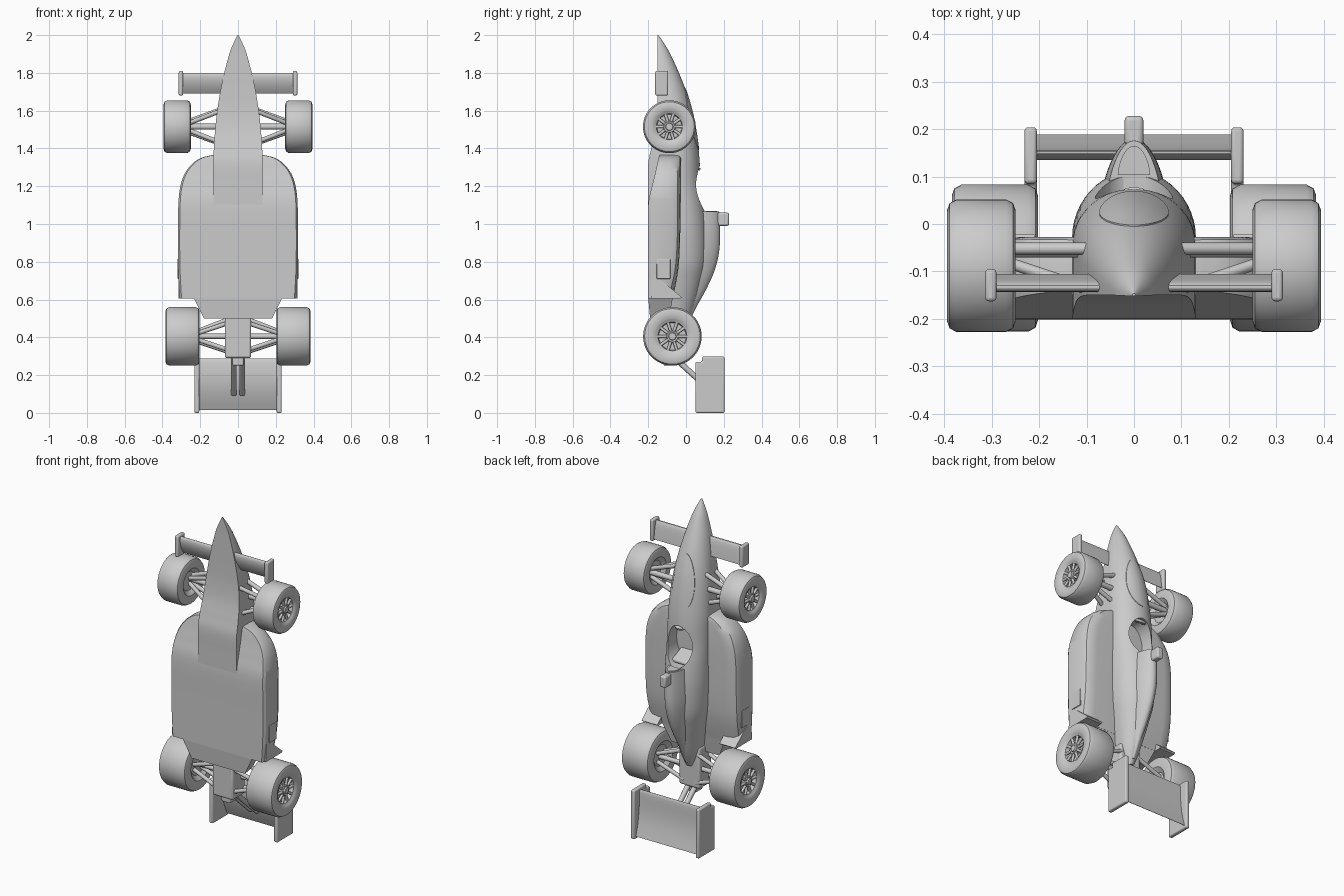
import bpy, bmesh, math
from mathutils import Vector

if "Cube" in bpy.data.objects:
    bpy.data.objects.remove(bpy.data.objects["Cube"])

grey = bpy.data.materials.new("plain_grey")
grey.use_nodes = True
COLOUR = (0.6, 0.6, 0.6, 1)
grey.diffuse_color = COLOUR
grey.node_tree.nodes["Principled BSDF"].inputs["Base Color"].default_value = COLOUR


def finish(name, bm, bevel=0.0):
    bmesh.ops.recalc_face_normals(bm, faces=bm.faces)
    mesh = bpy.data.meshes.new(name)
    bm.to_mesh(mesh)
    bm.free()
    ob = bpy.data.objects.new(name, mesh)
    bpy.context.collection.objects.link(ob)
    mesh.materials.append(grey)
    mesh.shade_smooth()
    mesh.set_sharp_from_angle(angle=math.radians(32))
    if bevel:
        mod = ob.modifiers.new("soft_edges", "BEVEL")
        mod.width, mod.segments, mod.limit_method = bevel, 3, "ANGLE"
    return ob


def loft(name, rings, bevel=0.0):
    """Skin closed rings of points and cap both ends."""
    bm = bmesh.new()
    rows = [[bm.verts.new(p) for p in ring] for ring in rings]
    n = len(rows[0])
    for a, b in zip(rows, rows[1:]):
        for i in range(n):
            j = (i + 1) % n
            bm.faces.new((a[i], a[j], b[j], b[i]))
    bm.faces.new(rows[0])
    bm.faces.new(rows[-1])
    return finish(name, bm, bevel)


def prism(name, outline, x0, x1, bevel=0.0):
    """Extrude a (y, z) outline between two x positions."""
    return loft(name, [[(x, y, z) for y, z in outline] for x in (x0, x1)], bevel)


def block(name, x0, x1, y0, y1, z0, z1, bevel=0.0):
    return prism(name, [(y0, z0), (y1, z0), (y1, z1), (y0, z1)], x0, x1, bevel)


def rod(name, a, b, r, flat=1.0):
    a, b = Vector(a), Vector(b)
    q = (b - a).to_track_quat("Z", "Y")
    circle = [Vector((r * math.cos(t * math.tau / 12), r * math.sin(t * math.tau / 12) * flat, 0))
              for t in range(12)]
    return loft(name, [[p + q @ c for c in circle] for p in (a, b)])


def lathe(name, profile, centre, side, steps=48):
    """Spin an (x, radius) profile about the axle."""
    cy, cz = centre
    return loft(name, [[(side * x, cy + r * math.cos(k * math.tau / steps),
                         cz + r * math.sin(k * math.tau / steps)) for k in range(steps)]
                       for x, r in profile])


def smooth_stations(st, sub=5):
    """Resample a station table with a Catmull-Rom spline."""
    out = []
    for i in range(len(st) - 1):
        p = [st[max(0, min(len(st) - 1, i + k))] for k in (-1, 0, 1, 2)]
        for s in range(sub):
            t = s / sub
            out.append([0.5 * (2 * b + (c - a) * t + (2 * a - 5 * b + 4 * c - d) * t * t
                               + (3 * b - a - 3 * c + d) * t ** 3) for a, b, c, d in zip(*p)])
    return out + [list(st[-1])]


def arch(z, w, yb, ys, yt, power=1.0, n=24):
    """Flat-bottomed section with upright sides and a domed top."""
    ring = [(-w, yb, z), (w, yb, z)]
    for k in range(n + 1):
        a = math.pi * k / n
        ring.append((w * math.cos(a), ys + (yt - ys) * max(0, math.sin(a)) ** power, z))
    return ring


# Nose, tub and tail: z, half width, underside, shoulder, top
TUB = smooth_stations([
    (2.0, .003, -.152, -.15, -.146), (1.95, .027, -.151, -.145, -.112), (1.9, .046, -.15, -.138, -.083),
    (1.8, .073, -.15, -.12, -.037), (1.7, .094, -.15, -.1, .002), (1.6, .11, -.152, -.08, .032),
    (1.5, .121, -.162, -.065, .052), (1.4, .128, -.184, -.055, .066), (1.32, .13, -.2, -.045, .073),
    (1.2, .13, -.2, -.04, .08), (1.08, .13, -.2, -.03, .1), (.95, .13, -.2, -.03, .112),
    (.8, .12, -.19, -.03, .108), (.7, .1, -.17, -.04, .085), (.6, .078, -.15, -.05, .055),
    (.5, .055, -.13, -.06, .02), (.42, .03, -.1, -.07, -.02)])
tub = loft("tub_and_nose", [arch(*s) for s in TUB])

# Cockpit opening cut from above
hole = []
for y in (-.12, .2):
    hole.append([(.082 * math.cos(a), y, 1.185 + .125 * math.sin(a))
                 for a in (k * math.tau / 40 for k in range(40))])
cutter = loft("cockpit_cutter", hole)
cutter.hide_render = True
cut = tub.modifiers.new("cockpit", "BOOLEAN")
cut.operation, cut.object, cut.solver = "DIFFERENCE", cutter, "EXACT"
bpy.context.view_layer.objects.active = tub
bpy.ops.object.modifier_apply(modifier="cockpit")
bpy.data.objects.remove(cutter)
tub.data.set_sharp_from_angle(angle=math.radians(32))

# Seat, cockpit rim disc and roll hoop
prism("seat", [(-.11, 1.07), (.06, 1.07), (.06, 1.09), (-.08, 1.15), (-.11, 1.2)], -.055, .055, .008)
rod("steering_disc", (0, .05, 1.292), (0, .055, 1.304), .036, .7)

# Engine cover spine with airbox mouth
SPINE = smooth_stations([
    (1.065, .056, .03, .06, .176), (.95, .068, .03, .05, .18), (.85, .07, .02, .04, .175),
    (.75, .063, 0, .02, .15), (.65, .05, -.03, 0, .105), (.56, .036, -.06, -.02, .055),
    (.45, .02, -.08, -.05, 0)])
loft("engine_cover", [arch(*s, power=1.35) for s in SPINE])
loft("airbox_mouth", [arch(z, .034, .103, .106, .165, 1.3) for z in (1.06, 1.069)])
block("roll_hoop_camera", -.02, .02, .165, .228, .99, 1.06, .01)

# Nose hatch following the tub surface
def tub_top(x, z):
    for a, b in zip(TUB, TUB[1:]):
        if b[0] <= z <= a[0]:
            t = (a[0] - z) / (a[0] - b[0])
            w, ys, yt = (a[i] + (b[i] - a[i]) * t for i in (1, 3, 4))
            return ys + (yt - ys) * math.sqrt(max(0, 1 - (x / w) ** 2))


hatch = []
for r, lift in ((1, -.004), (1, .003), (.8, .003), (.6, .003), (.4, .003), (.2, .003), (.05, .003)):
    ring = []
    for k in range(40):
        a = k * math.tau / 40
        z = 1.555 + .165 * r * math.sin(a)
        x = (.072 - .014 * math.sin(a)) * r * math.cos(a)
        ring.append((x, tub_top(x, z) + lift, z))
    hatch.append(ring)
loft("nose_hatch", hatch)

# Sidepods: z, half width, underside, outer shoulder, top
PODS = smooth_stations([
    (1.365, .135, -.14, -.09, -.028), (1.35, .195, -.145, -.085, -.027), (1.32, .24, -.152, -.08, -.027),
    (1.27, .28, -.163, -.075, -.027), (1.2, .305, -.18, -.07, -.027), (1.1, .316, -.2, -.07, -.028),
    (.9, .318, -.2, -.07, -.032), (.75, .316, -.2, -.085, -.042), (.605, .308, -.2, -.13, -.07)], 4)


def pod_ring(z, w, yb, ys, yt):
    half = [(w * .97, yb), (w, yb + .015), (w, ys), (w - .012, ys + (yt - ys) * .6),
            (w - .035, ys + (yt - ys) * .9), (w - .075, yt)]
    return [(x, y, z) for x, y in half] + [(-x, y, z) for x, y in reversed(half)]


loft("sidepods", [pod_ring(*s) for s in PODS])

# Diffuser and gearbox
loft("diffuser", [[(-w, y0, z), (w, y0, z), (w * .9, y1, z), (-w * .9, y1, z)]
                  for z, w, y0, y1 in ((.61, .235, -.2, -.07), (.5, .18, -.19, -.09))])
block("gearbox", -.07, .07, -.15, -.03, .29, .54, .012)
block("crash_structure", -.03, .03, -.12, -.05, .25, .3, .008)


def wing(name, hw, le, te, thick, camber):
    """Cambered aerofoil between leading and trailing edges in (y, z)."""
    le, te = Vector(le), Vector(te)
    normal = Vector((te - le).orthogonal()).normalized()
    if normal.x < 0:
        normal.negate()
    up, low = [], []
    for k in range(13):
        t = (1 - math.cos(math.pi * k / 12)) / 2
        mid = le.lerp(te, t) - normal * camber * math.sin(math.pi * t)
        h = thick * (1.6 * math.sqrt(t) * (1 - t) + .07)
        up.append(mid + normal * h * .6)
        low.append(mid - normal * h * .6)
    prism(name, [tuple(p) for p in up + low[::-1]], -hw, hw)


wing("rear_wing", .21, (.148, .288), (.188, .015), .026, .018)
wing("front_wing", .29, (-.135, 1.8), (-.107, 1.69), .03, .004)


def wheel(label, side, xi, xo, centre, r):
    cy, cz = centre
    rim = r * .58
    lathe(label + "_tyre", [(xi + .02, rim * .7), (xi, rim), (xi, r - .022), (xi + .005, r - .008),
                            (xi + .02, r), (xo - .02, r), (xo - .005, r - .008), (xo, r - .022),
                            (xo - .002, rim + .006), (xo - .006, rim), (xo - .012, rim * .85),
                            (xo - .035, rim * .8)], centre, side)
    lathe(label + "_hub", [(xo - .06, .034), (xo - .014, .034), (xo - .009, .029),
                           (xo - .012, .021), (xo - .004, .018)], centre, side, 24)
    for k in range(10):
        a = k * math.tau / 10
        c, s = math.cos(a), math.sin(a)
        rod(label + "_spoke", (side * (xo - .018), cy + c * .03, cz + s * .03),
            (side * (xo - .018), cy + c * rim * .86, cz + s * rim * .86), .008)


for side, tag in ((1, "left_"), (-1, "right_")):
    wheel(tag + "front", side, .25, .394, (-.088, 1.515), .14)
    wheel(tag + "rear", side, .203, .384, (-.072, .405), .155)

    # Suspension arms, each as inner x, y, z and outer x, y, z
    for xi, yi, zi, xo, yo, zo, r in (
            (.09, -.052, 1.605, .27, -.052, 1.54, .013), (.09, -.052, 1.425, .27, -.052, 1.49, .013),
            (.09, -.055, 1.515, .27, -.055, 1.515, .016), (.09, -.14, 1.6, .27, -.08, 1.53, .012),
            (.09, -.14, 1.43, .27, -.08, 1.5, .012),
            (.04, -.04, .5, .22, -.04, .43, .012), (.04, -.04, .32, .22, -.04, .38, .012),
            (.04, -.06, .405, .22, -.06, .405, .014), (.04, -.13, .48, .22, -.11, .42, .012),
            (.04, -.13, .33, .22, -.11, .39, .012)):
        rod(tag + "suspension_arm", (side * xi, yi, zi), (side * xo, yo, zo), r)

    # Wing endplates and struts
    prism(tag + "rear_endplate", [(.05, 0), (.204, 0), (.204, .298), (.085, .298), (.085, .27), (.05, .27)],
          side * .205, side * .231, .008)
    block(tag + "front_endplate", side * .29, side * .314, -.163, -.095, 1.68, 1.81, .008)
    rod(tag + "rear_wing_strut", (side * .022, -.07, .3), (side * .022, .15, .1), .015)

    # Flick-up ahead of the rear wheel and pod side vent
    prism(tag + "pod_flick", [(-.175, .74), (-.022, .612), (-.03, .605), (-.185, .605)],
          side * .21, side * .316)
    block(tag + "side_vent", side * .312, side * .3195, -.155, -.083, .71, .815, .003)
